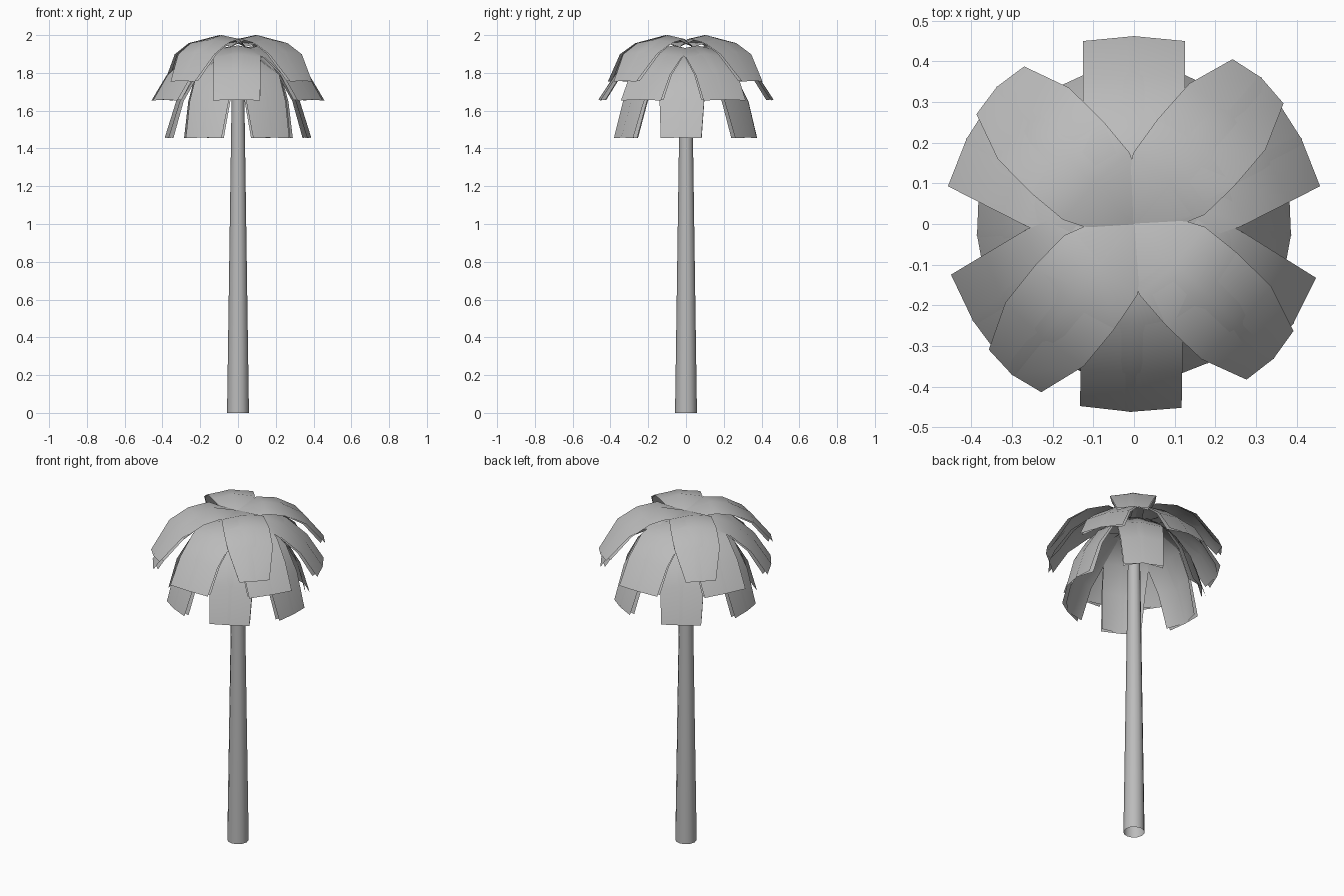
import bpy, bmesh
from math import radians
from mathutils import Matrix

if "Cube" in bpy.data.objects:
    bpy.data.objects.remove(bpy.data.objects["Cube"])

# Frond tiers: rows of (reach, height, half width) and the headings of the leaves
TIERS = {
    "upper_frond": ([(0.0, 1.965, 0.05), (0.14, 2.0, 0.116), (0.25, 1.975, 0.125),
                     (0.36, 1.91, 0.124), (0.478, 1.76, 0.083)],
                    [49, 135, 231, 316]),
    "middle_frond": ([(0.0, 1.93, 0.04), (0.13, 1.945, 0.11), (0.25, 1.90, 0.125),
                      (0.37, 1.80, 0.125), (0.463, 1.66, 0.125)],
                     [27, 90, 153, 211, 269, 328]),
    "lower_frond": ([(0.0, 1.91, 0.04), (0.12, 1.90, 0.11), (0.24, 1.80, 0.125),
                     (0.325, 1.66, 0.118), (0.388, 1.46, 0.108)],
                    [-4, 58, 121, 184, 241, 298]),
}

grey = bpy.data.materials.new("mid_grey")
grey.diffuse_color = (0.5, 0.5, 0.5, 1)
grey.use_nodes = True
grey.node_tree.nodes["Principled BSDF"].inputs["Base Color"].default_value = grey.diffuse_color


def finish(name, bm):
    mesh = bpy.data.meshes.new(name)
    bm.to_mesh(mesh)
    bm.free()
    mesh.materials.append(grey)
    obj = bpy.data.objects.new(name, mesh)
    bpy.context.collection.objects.link(obj)
    bpy.ops.object.select_all(action='DESELECT')
    obj.select_set(True)
    bpy.context.view_layer.objects.active = obj
    bpy.ops.object.shade_smooth_by_angle(angle=radians(60))


def sheet(bm, rows, tip_inset, flip):
    """Drooping strip with a raised middle rib; edges tucked in by tip_inset."""
    grid = []
    for i, (r, z, w) in enumerate(rows):
        t = i / (len(rows) - 1)
        drop = 0.022 * (1 - t) + 0.004
        grid.append([bm.verts.new((r - tip_inset * t, -w, z - drop)),
                     bm.verts.new((r, 0, z)),
                     bm.verts.new((r - tip_inset * t, w, z - drop))])
    for a, b in zip(grid, grid[1:]):
        for k in range(2):
            loop = [a[k], b[k], b[k + 1], a[k + 1]]
            bm.faces.new(loop[::-1] if flip else loop)


def frond(name, rows, heading):
    """Leaf of an arched upper and a flatter lower sheet, turned about the trunk."""
    bm = bmesh.new()
    sheet(bm, rows, 0.038, False)
    sheet(bm, [(r - 0.001, z - 0.002, w) for r, z, w in rows], 0.012, True)
    bm.transform(Matrix.Rotation(radians(heading), 4, 'Z'))
    finish(name, bm)


# Tapered trunk, open at the foot
bm = bmesh.new()
bmesh.ops.create_cone(bm, cap_ends=False, segments=12, radius1=0.058, radius2=0.03, depth=1.93,
                      matrix=Matrix.Translation((0, 0, 0.965)))
finish("trunk", bm)

# Crown of fronds
for name, (rows, headings) in TIERS.items():
    for i, heading in enumerate(headings):
        frond(f"{name}_{i + 1}", rows, heading)
